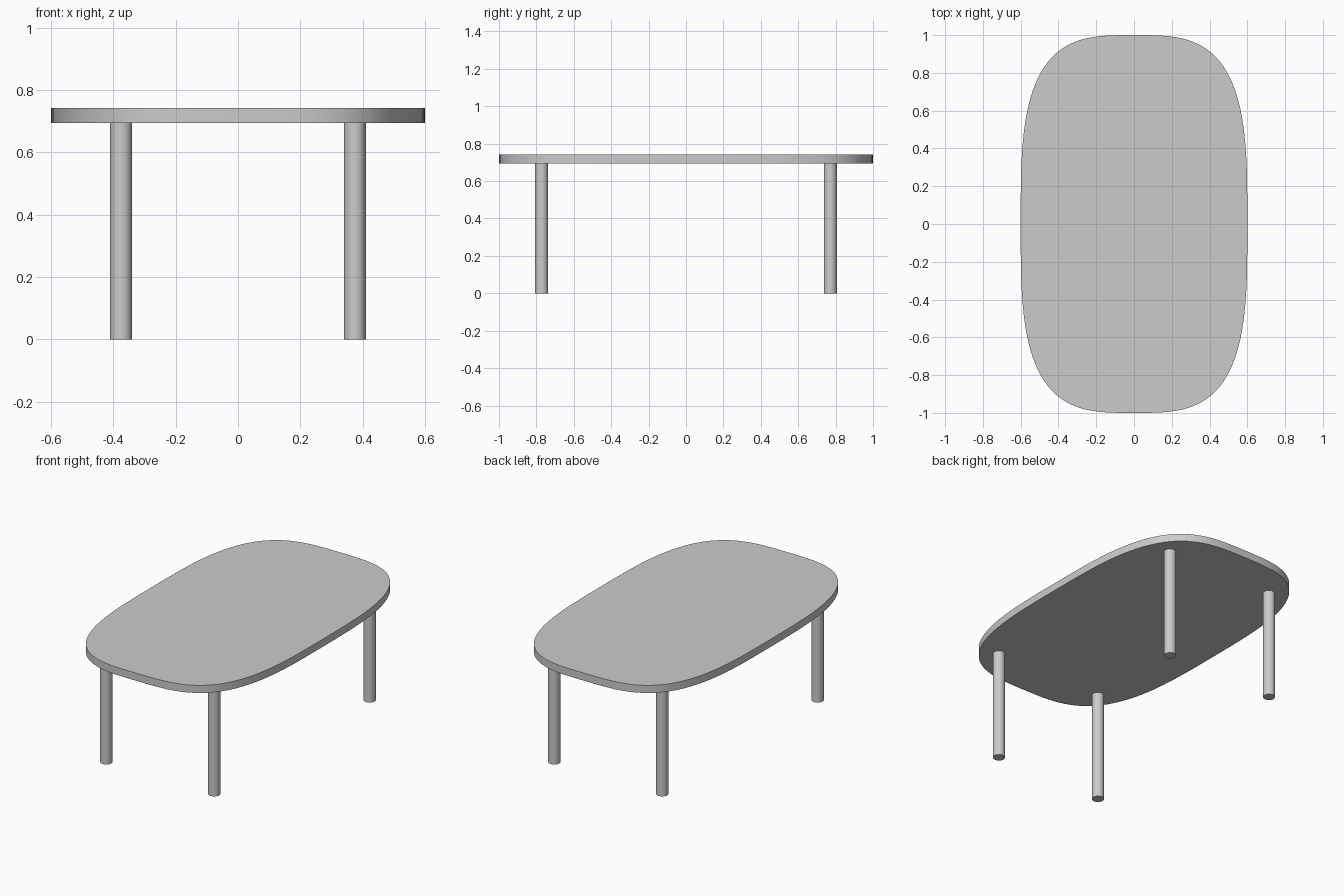
import bpy, bmesh
from math import sin, cos, pi, copysign, radians

if "Cube" in bpy.data.objects:
    bpy.data.objects.remove(bpy.data.objects["Cube"])

HALF_X, HALF_Y = 0.6, 1.0
TOP_Z, UNDER_Z = 0.743, 0.695
LEG_X, LEG_Y, LEG_R = 0.375, 0.772, 0.035


def smooth(obj):
    bpy.ops.object.select_all(action='DESELECT')
    obj.select_set(True)
    bpy.context.view_layer.objects.active = obj
    bpy.ops.object.shade_smooth_by_angle(angle=radians(30))


def superellipse(t, power=0.6):
    c, s = cos(t), sin(t)
    return (HALF_X * copysign(abs(c) ** power, c),
            HALF_Y * copysign(abs(s) ** power, s))


# Tabletop: superellipse outline extruded to a slab
bm = bmesh.new()
count = 128
outline = [bm.verts.new((*superellipse(2 * pi * i / count), UNDER_Z)) for i in range(count)]
base = bm.faces.new(outline)
slab = bmesh.ops.extrude_face_region(bm, geom=[base], use_keep_orig=True)
upper = [v for v in slab["geom"] if isinstance(v, bmesh.types.BMVert)]
bmesh.ops.translate(bm, verts=upper, vec=(0, 0, TOP_Z - UNDER_Z))
bmesh.ops.recalc_face_normals(bm, faces=bm.faces)
mesh = bpy.data.meshes.new("tabletop")
bm.to_mesh(mesh)
bm.free()
tabletop = bpy.data.objects.new("tabletop", mesh)
bpy.context.collection.objects.link(tabletop)
smooth(tabletop)

# Four round legs
for y_name, sy in (("front", -1), ("back", 1)):
    for x_name, sx in (("left", -1), ("right", 1)):
        bpy.ops.mesh.primitive_cylinder_add(
            vertices=32, radius=LEG_R, depth=UNDER_Z,
            location=(sx * LEG_X, sy * LEG_Y, UNDER_Z / 2))
        leg = bpy.context.object
        leg.name = f"{y_name}_{x_name}_leg"
        smooth(leg)
